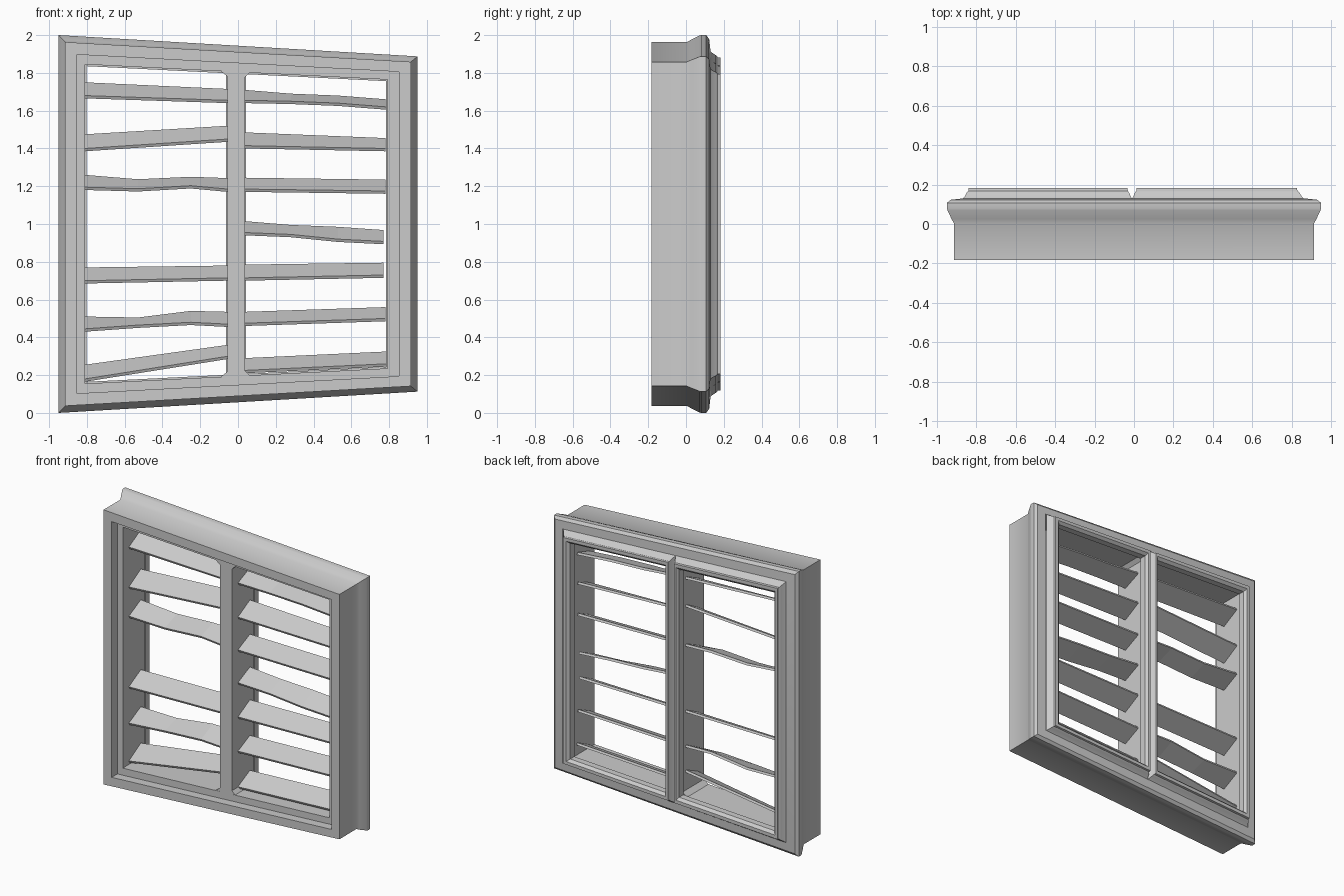
import bpy, bmesh, math

if "Cube" in bpy.data.objects:
    bpy.data.objects.remove(bpy.data.objects["Cube"])

def k(x):
    # heights taper towards the right side
    return 1 - 0.0592 * (x + 0.95)

def P(x, h, y):
    return (x, y, 1 + h * k(x))

def finish(name, bm, smooth=False):
    bmesh.ops.remove_doubles(bm, verts=bm.verts[:], dist=0.0005)
    bmesh.ops.recalc_face_normals(bm, faces=bm.faces[:])
    me = bpy.data.meshes.new(name)
    bm.to_mesh(me)
    bm.free()
    ob = bpy.data.objects.new(name, me)
    bpy.context.collection.objects.link(ob)
    if smooth:
        bpy.context.view_layer.objects.active = ob
        ob.select_set(True)
        bpy.ops.object.shade_smooth_by_angle(angle=math.radians(32))
        ob.select_set(False)
    return ob

def ring(bm, x0, x1, h, profile, w=(1, 1, 1)):
    """Sweep (inset, y) points round a tapered rectangle; w scales left, right, top/bottom insets."""
    loops = []
    for d, y in profile:
        a, b, t = x0 + d * w[0], x1 - d * w[1], h - d * w[2]
        loops.append([bm.verts.new(P(*c, y)) for c in ((a, -t), (b, -t), (b, t), (a, t))])
    for A, B in zip(loops, loops[1:]):
        for i in range(4):
            j = (i + 1) % 4
            bm.faces.new((A[i], A[j], B[j], B[i]))

def prism(bm, pts):
    """Solid from cross-sections given as equal lists of points."""
    rows = [[bm.verts.new(p) for p in s] for s in pts]
    n = len(rows[0])
    for A, B in zip(rows, rows[1:]):
        for i in range(n):
            bm.faces.new((A[i], A[(i + 1) % n], B[(i + 1) % n], B[i]))
    bm.faces.new(rows[0])
    bm.faces.new(rows[-1][::-1])

# outer frame: box front, flared back lip
bm = bmesh.new()
ring(bm, -0.95, 0.95, 1.0, [
    (0.098, -0.12), (0.098, -0.183), (0.035, -0.183), (0.035, 0.005), (0.024, 0.025),
    (0.003, 0.07), (0, 0.08), (0, 0.107), (0.02, 0.123), (0.082, 0.13)])
finish("outer_frame", bm, True)

# two window panels with back moulding, meeting at the central mullion
moulding = [(0, 0.13), (0.008, 0.139), (0.018, 0.158), (0.027, 0.168), (0.029, 0.183),
            (0.05, 0.183), (0.066, 0.165), (0.066, 0.12), (0.058, 0.12), (0.058, -0.12), (0, -0.12)]
bm = bmesh.new()
ring(bm, -0.868, -0.01, 0.92, moulding, (1, 0.8, 1.17))
ring(bm, -0.01, 0.862, 0.92, moulding, (0.8, 1.2, 1.17))
finish("panel_frames", bm, True)

# small corner gussets beside the mullion
bm = bmesh.new()
for x, d in ((-0.056, -0.035), (0.036, 0.025)):
    for s in (-1, 1):
        tri = [(x, s * 0.852), (x + d, s * 0.852), (x, s * 0.825)]
        prism(bm, [[P(a, h, y) for a, h in tri] for y in (-0.119, 0.119)])
finish("corner_gussets", bm)

# slats: list of (x, bottom z, top z) stations
L, R = -0.81, -0.055
A, B = 0.035, 0.78
slats = [
    [(L, 1.665, 1.75), (R, 1.64, 1.715)],
    [(L, 1.385, 1.475), (R, 1.435, 1.52)],
    [(L, 1.18, 1.26), (-0.53, 1.172, 1.237), (-0.25, 1.188, 1.25), (R, 1.17, 1.243)],
    [(L, 0.685, 0.77), (R, 0.70, 0.78)],
    [(L, 0.43, 0.51), (-0.53, 0.45, 0.505), (-0.25, 0.465, 0.54), (R, 0.455, 0.535)],
    [(L, 0.165, 0.255), (R, 0.285, 0.36)],
    [(A, 1.64, 1.71), (0.28, 1.635, 1.69), (0.53, 1.625, 1.68), (0.785, 1.605, 1.66)],
    [(A, 1.40, 1.485), (B, 1.385, 1.455)],
    [(A, 1.17, 1.245), (B, 1.16, 1.235)],
    [(A, 0.94, 1.015), (0.28, 0.93, 0.995), (0.53, 0.905, 0.985), (0.77, 0.893, 0.968)],
    [(A, 0.70, 0.785), (0.77, 0.715, 0.795)],
    [(A, 0.46, 0.535), (B, 0.485, 0.56)],
    [(A, 0.21, 0.29), (0.787, 0.245, 0.325)],
]
for n, st in enumerate(slats):
    bm = bmesh.new()
    prism(bm, [[(x, -0.045, zb), (x, -0.052, zb + 0.015), (x, 0.08, zt), (x, 0.087, zt - 0.015)]
               for x, zb, zt in st])
    finish("slat_%02d" % (n + 1), bm)
